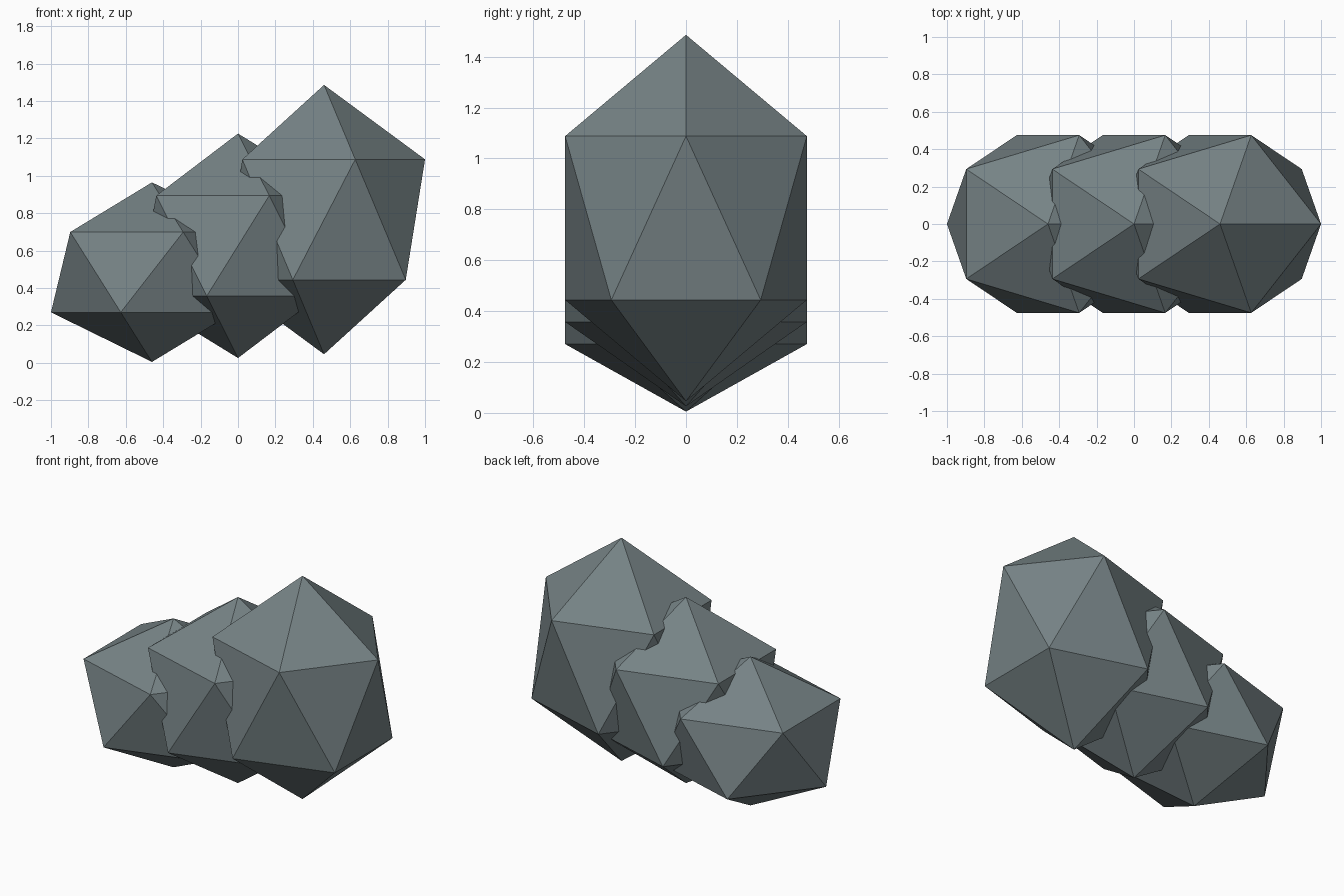
import bpy

# Remove the default cube
cube = bpy.data.objects.get("Cube")
if cube:
    bpy.data.objects.remove(cube, do_unlink=True)

# Single slate grey stone colour
stone = bpy.data.materials.new("slate_grey_stone")
stone.use_nodes = True
colour = (0.18, 0.225, 0.235, 1.0)
stone.diffuse_color = colour
bsdf = next(n for n in stone.node_tree.nodes if n.type == 'BSDF_PRINCIPLED')
bsdf.inputs["Base Color"].default_value = colour

RADIUS_X, RADIUS_Y = 0.6037, 0.5585


def add_rock(name, x, z, radius_z):
    """Faceted twenty-sided boulder, stretched to its height."""
    bpy.ops.mesh.primitive_ico_sphere_add(subdivisions=1, radius=1, location=(x, 0, z))
    rock = bpy.context.object
    rock.name = name
    rock.scale = (RADIUS_X, RADIUS_Y, radius_z)
    bpy.ops.object.transform_apply(location=False, rotation=False, scale=True)
    bpy.ops.object.shade_flat()
    rock.data.materials.append(stone)
    return rock


# Three overlapping rocks, rising towards +x
add_rock("small_rock", -0.46, 0.485, 0.48)
add_rock("middle_rock", 0.0, 0.626, 0.60)
add_rock("tall_rock", 0.46, 0.766, 0.72)
